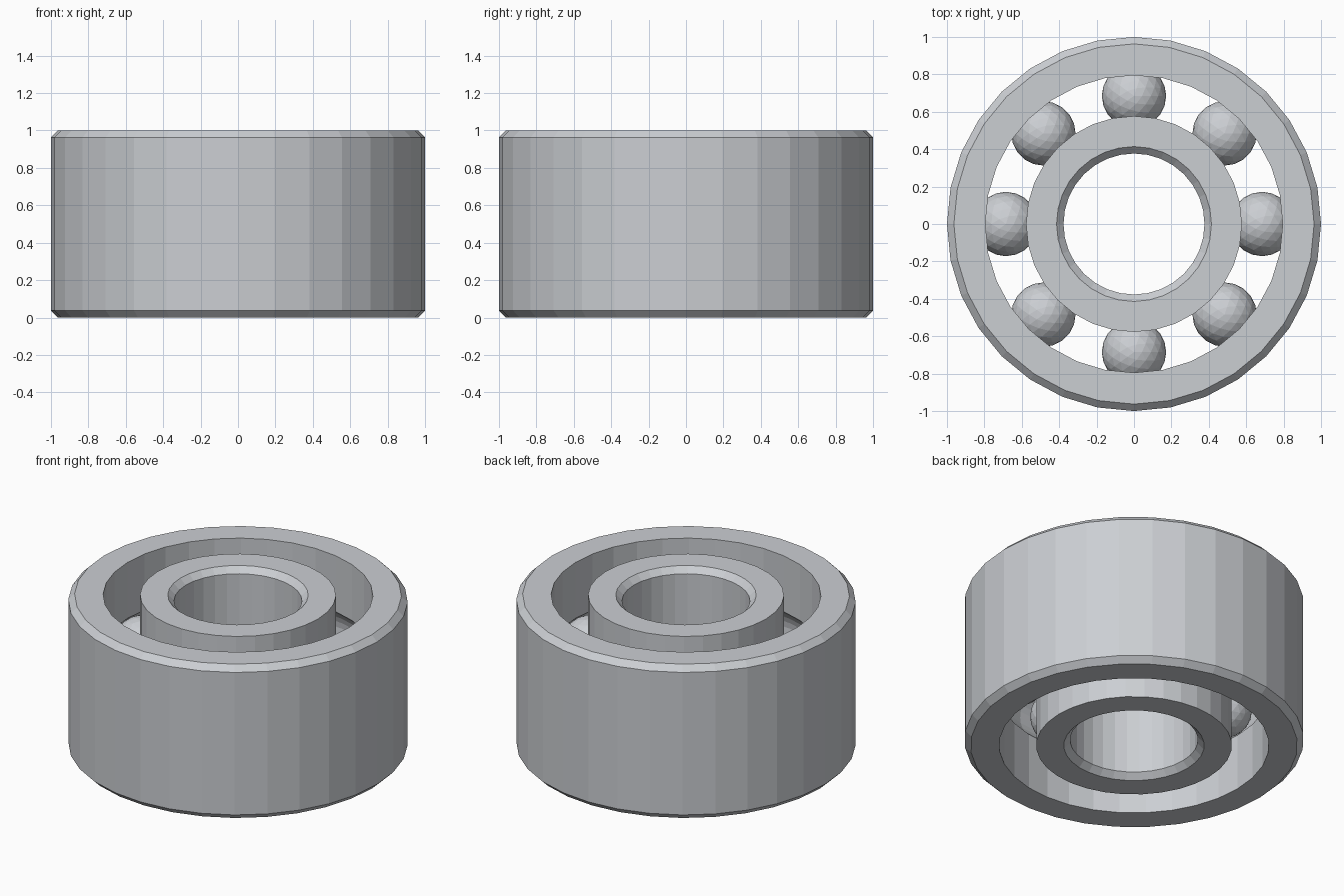
import bpy, bmesh, math
from mathutils import Matrix

cube = bpy.data.objects.get("Cube")
if cube:
    bpy.data.objects.remove(cube)

SIDES = 32
PITCH, BALL_R, MID = 0.685, 0.172, 0.5
CHAMFER = 0.037

steel = bpy.data.materials.new("brushed_steel")
steel.use_nodes = True
colour = (0.60, 0.62, 0.65, 1)
steel.diffuse_color = colour
steel.node_tree.nodes["Principled BSDF"].inputs["Base Color"].default_value = colour


def add_object(name, bm):
    bmesh.ops.recalc_face_normals(bm, faces=bm.faces[:])
    mesh = bpy.data.meshes.new(name)
    bm.to_mesh(mesh)
    bm.free()
    mesh.materials.append(steel)
    obj = bpy.data.objects.new(name, mesh)
    bpy.context.collection.objects.link(obj)
    return obj


def lathe(name, profile):
    """Revolve a closed (radius, height) profile around z."""
    bm = bmesh.new()
    rings = []
    for i in range(SIDES):
        a = math.tau * i / SIDES
        rings.append([bm.verts.new((r * math.cos(a), r * math.sin(a), z))
                      for r, z in profile])
    n = len(profile)
    for i, ring in enumerate(rings):
        nxt = rings[(i + 1) % SIDES]
        for j in range(n):
            k = (j + 1) % n
            bm.faces.new((ring[j], nxt[j], nxt[k], ring[k]))
    return add_object(name, bm)


def race(name, plain, grooved):
    """Ring with a chamfered plain wall and a ball groove in the other wall."""
    side = 1 if grooved > plain else -1
    profile = [(plain + side * CHAMFER, 0), (grooved, 0)]
    # Groove arc follows the ball, from the lower lip to the upper lip
    gap = abs(grooved - PITCH)
    groove_r = BALL_R + 0.003
    half = math.acos(gap / groove_r)
    out = 1 if grooved > PITCH else -1
    for i in range(9):
        t = -half + 2 * half * i / 8
        profile.append((PITCH + out * groove_r * math.cos(t),
                        MID + groove_r * math.sin(t)))
    profile += [(grooved, 1), (plain + side * CHAMFER, 1),
                (plain, 1 - CHAMFER), (plain, CHAMFER)]
    return lathe(name, profile)


# Rings
race("outer_ring", 1.0, 0.795)
race("inner_ring", 0.377, 0.577)

# Balls
for i in range(8):
    a = math.tau * i / 8
    bm = bmesh.new()
    bmesh.ops.create_icosphere(bm, subdivisions=3, radius=BALL_R)
    ball = add_object(f"ball_{i + 1}", bm)
    ball.matrix_world = Matrix.Translation(
        (PITCH * math.cos(a), PITCH * math.sin(a), MID))
